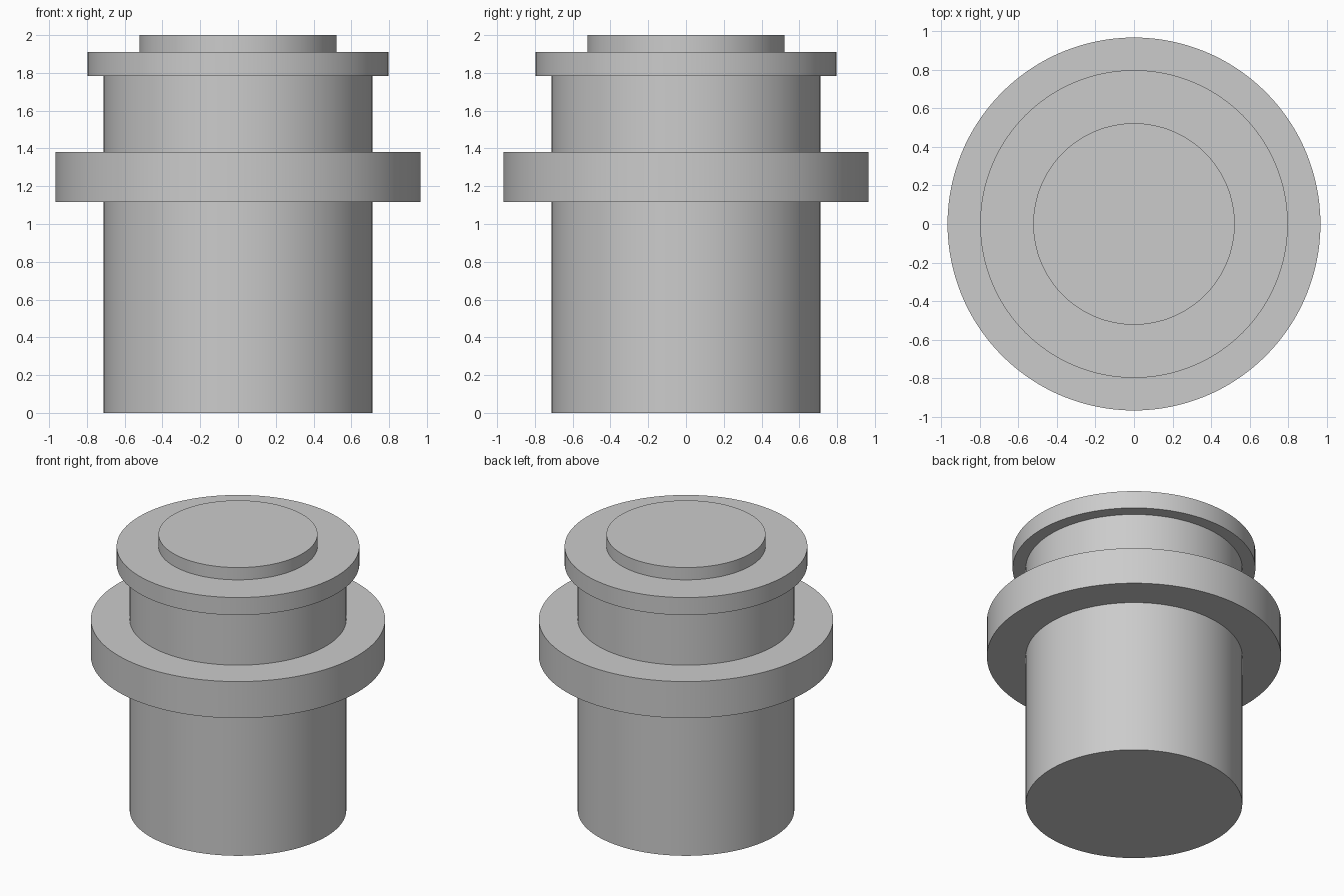
import bpy
import bmesh
import math
from mathutils import Matrix, Vector

SEGMENTS = 128

cube = bpy.data.objects.get("Cube")
if cube:
    bpy.data.objects.remove(cube, do_unlink=True)

# Plain grey material
grey = bpy.data.materials.new("plain_grey")
grey.use_nodes = True
colour = (0.6, 0.6, 0.6, 1.0)
grey.diffuse_color = colour
grey.node_tree.nodes["Principled BSDF"].inputs["Base Color"].default_value = colour

# Stepped half-profile (radius, height): body, wide collar, neck, top lip, cap
BODY, COLLAR, LIP, CAP = 0.711, 0.966, 0.797, 0.522
profile = [
    (BODY, 0.0), (BODY, 1.116),
    (COLLAR, 1.116), (COLLAR, 1.381),
    (BODY, 1.381), (BODY, 1.784),
    (LIP, 1.784), (LIP, 1.911),
    (CAP, 1.911), (CAP, 2.0),
]

# Revolve the profile into one closed solid
bm = bmesh.new()
rings = []
for radius, height in profile:
    ring = bmesh.ops.create_circle(
        bm, segments=SEGMENTS, radius=radius,
        matrix=Matrix.Translation(Vector((0, 0, height))))
    rings.append(ring["verts"])
for low, high in zip(rings, rings[1:]):
    for i in range(SEGMENTS):
        j = (i + 1) % SEGMENTS
        bm.faces.new((low[i], low[j], high[j], high[i]))
bm.faces.new(rings[0])
bm.faces.new(rings[-1])
bmesh.ops.recalc_face_normals(bm, faces=bm.faces[:])

mesh = bpy.data.meshes.new("flanged_plug")
bm.to_mesh(mesh)
bm.free()
mesh.materials.append(grey)
plug = bpy.data.objects.new("flanged_plug", mesh)
bpy.context.collection.objects.link(plug)

# Smooth round walls, sharp step edges
bpy.ops.object.select_all(action="DESELECT")
plug.select_set(True)
bpy.context.view_layer.objects.active = plug
bpy.ops.object.shade_smooth_by_angle(angle=math.radians(30))
